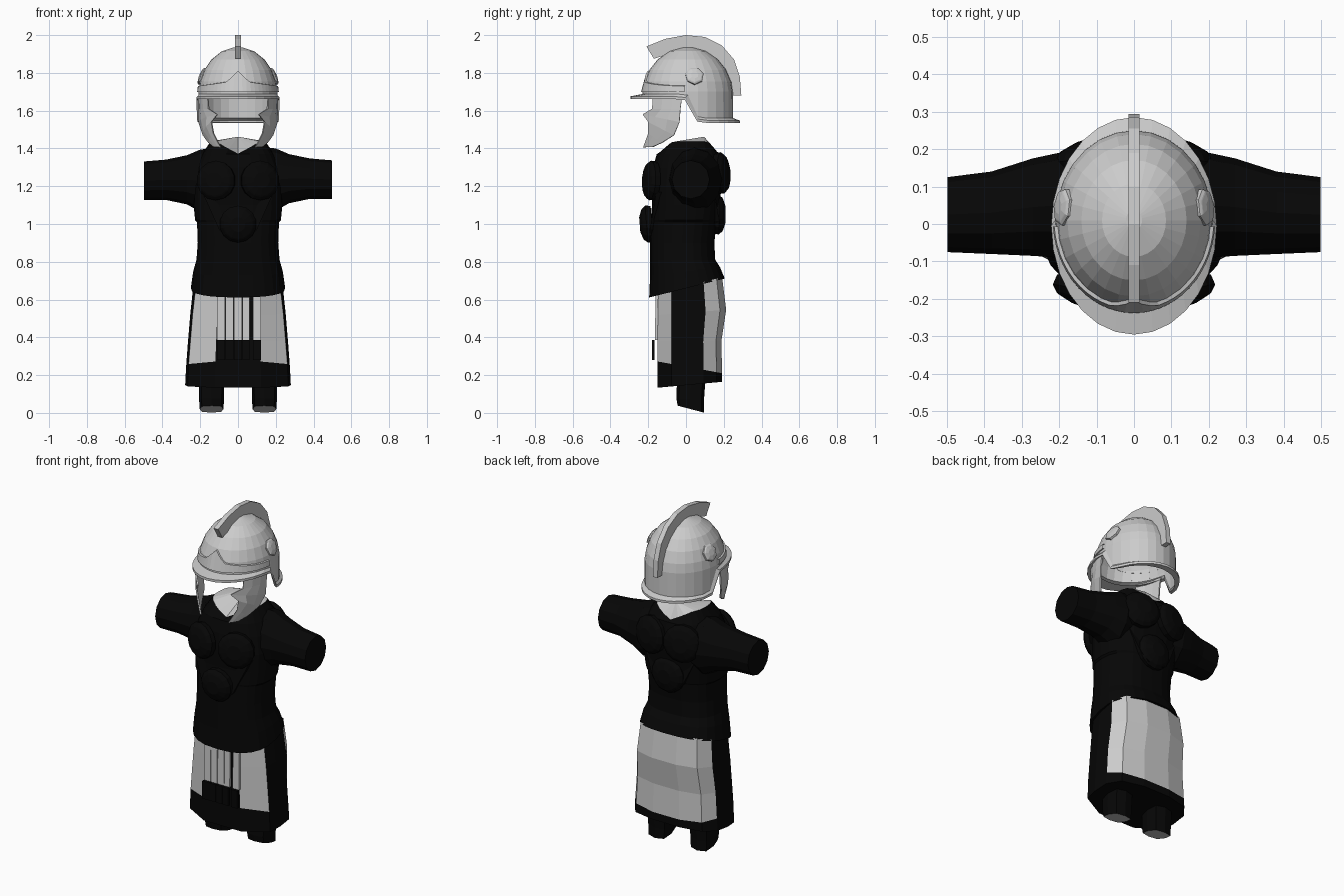
import bpy, bmesh, math
from mathutils import Vector

if "Cube" in bpy.data.objects:
    bpy.data.objects.remove(bpy.data.objects["Cube"])


def material(name, value):
    m = bpy.data.materials.new(name)
    m.diffuse_color = (value, value, value, 1)
    m.use_nodes = True
    m.node_tree.nodes["Principled BSDF"].inputs["Base Color"].default_value = m.diffuse_color
    return m


LIGHT = material("pale grey", 0.6)
DARK = material("near black", 0.002)


def build(name, verts, faces, mats, rule=None):
    """Make an object; rule(face index) gives the material index."""
    me = bpy.data.meshes.new(name)
    me.from_pydata([tuple(v) for v in verts], [], faces)
    for m in mats:
        me.materials.append(m)
    if rule:
        for p in me.polygons:
            p.material_index = rule(p.index)
    bm = bmesh.new()
    bm.from_mesh(me)
    bmesh.ops.recalc_face_normals(bm, faces=bm.faces)
    bm.to_mesh(me)
    bm.free()
    ob = bpy.data.objects.new(name, me)
    bpy.context.collection.objects.link(ob)
    return ob


def loft(name, rings, mats, rule=None, caps=(True, True), closed=True):
    n = len(rings[0])
    verts = [v for r in rings for v in r]
    faces = [(r * n + i, r * n + (i + 1) % n, (r + 1) * n + (i + 1) % n, (r + 1) * n + i)
             for r in range(len(rings) - 1) for i in range(n if closed else n - 1)]
    if caps[0]:
        faces.append(tuple(range(n)))
    if caps[1]:
        faces.append(tuple(range(len(verts) - n, len(verts))))
    return build(name, verts, faces, mats, rule)


def around(n):
    return [2 * math.pi * i / n - math.pi / 2 for i in range(n)]


# ---- Helmet bowl, brim and neck guard ----
def dome(a, z, k=1.0):
    s = math.sqrt(max(0.0, 1 - (max(0, z - 1.68) / 0.257) ** 2)) * k
    return Vector((0.21 * s * math.cos(a), 0.01 + 0.24 * s * math.sin(a), z))


def lower_edge(y):
    t = min(1, max(0, y / 0.075))
    return 1.688 - 0.128 * t * t * (3 - 2 * t)


def brim(a, drop):
    y = 0.01 + 0.24 * math.sin(a)
    return Vector((0.221 * math.cos(a), -0.005 + 0.29 * math.sin(a), lower_edge(y) - drop))


angles = around(28)
rings = [[dome(a, 1.68 + 0.257 * math.sin(math.radians(p))) for a in angles]
         for p in (84, 66, 48, 32, 17, 5)]
edge = [dome(a, lower_edge(0.01 + 0.24 * math.sin(a))) for a in angles]
rings += [edge, [brim(a, 0.012) for a in angles], [brim(a, 0.026) for a in angles],
          [Vector((v.x * 0.97, v.y * 0.97, v.z - 0.022)) for v in edge]]
loft("helmet_bowl", rings, [LIGHT], caps=(True, False))


# ---- Raised peaked brow band ----
def brow_top(a):
    x = abs(0.2 * math.cos(a))
    return 1.76 + 0.05 * max(0, 1 - x / 0.06) - 0.15 * x


front = [math.radians(-176 + 172 * i / 28) for i in range(29)]
loft("brow_band", [[dome(a, 1.70) for a in front],
                   [dome(a, 1.70, 1.035) for a in front],
                   [dome(a, brow_top(a), 1.035) for a in front],
                   [dome(a, brow_top(a) + 0.002, 0.99) for a in front]],
     [LIGHT], caps=(False, False), closed=False)

# ---- Crest ----
outer = [(-0.21, 1.94), (-0.11, 1.98), (0, 2.0), (0.1, 1.99), (0.19, 1.945),
         (0.255, 1.87), (0.285, 1.78), (0.293, 1.68)]
inner = [(-0.17, 1.875), (-0.09, 1.90), (0, 1.92), (0.09, 1.91), (0.15, 1.88),
         (0.21, 1.82), (0.24, 1.75), (0.25, 1.68)]
w = 0.015
loft("crest", [[(-w, *o), (w, *o), (w, *i), (-w, *i)] for o, i in zip(outer, inner)], [LIGHT])


# ---- Cheek guards ----
def cheek(y, z, side, k):
    x = 0.212 * math.sqrt(1 - (y / 0.27) ** 2) * (1 - 1.5 * max(0, 1.53 - z))
    return (side * x * k, y * k, z)


back_edge = [(-0.02, 1.68), (-0.03, 1.61), (-0.035, 1.54), (-0.065, 1.47), (-0.13, 1.43), (-0.18, 1.408)]
front_edge = [(-0.175, 1.68), (-0.18, 1.61), (-0.23, 1.58), (-0.2, 1.54), (-0.2, 1.48), (-0.227, 1.406)]
for side, tag in ((-1, "left"), (1, "right")):
    sections = []
    for (yb, zb), (yf, zf) in zip(back_edge, front_edge):
        pts = [(yb + (yf - yb) * t, zb + (zf - zb) * t) for t in (0, 0.33, 0.67, 1)]
        sections.append([cheek(y, z, side, 1) for y, z in pts]
                        + [cheek(y, z, side, 0.96) for y, z in reversed(pts)])
    loft("cheek_guard_" + tag, sections, [LIGHT])


# ---- Round plates: bosses on helmet, chest and back ----
def boss(name, centre, normal, r, h, mat, n=14):
    q = Vector(normal).to_track_quat('Z', 'Y')
    prof = [(r * 0.97, -0.02), (r, h * 0.2), (r * 0.85, h * 0.6), (r * 0.78, h * 0.7), (r * 0.4, h)]
    loft(name, [[Vector(centre) + q @ Vector((s * math.cos(a), s * math.sin(a), d))
                 for a in around(n)] for s, d in prof], [mat])


for s, tag in ((-1, "left"), (1, "right")):
    boss("helmet_boss_" + tag, (s * 0.19, 0.045, 1.785), (s, 0.1, 0.45), 0.05, 0.013, LIGHT, 7)
    boss("chest_disc_" + tag, (s * 0.116, -0.183, 1.23), (s * 0.3, -1, 0.05), 0.105, 0.04, DARK)
    boss("back_disc_" + tag, (s * 0.105, 0.185, 1.27), (s * 0.25, 1, 0.08), 0.11, 0.042, DARK)
boss("chest_disc_lower", (0, -0.2, 1.0), (0, -1, -0.08), 0.098, 0.045, DARK)
boss("back_disc_lower", (0, 0.165, 1.05), (0, 1, 0), 0.105, 0.045, DARK)

# ---- Tapered plates joining the discs ----
taper = [(0.19, 1.17), (0.1, 0.97), (0.05, 0.92)]
shape = taper + [(-x, z) for x, z in reversed(taper)]
for name, y0, y1, dz in (("chest_plate", -0.165, -0.205, 0), ("back_plate", 0.15, 0.19, 0.045)):
    loft(name, [[(x, y + (0.25 * x * x / 0.19 if y < 0 else -0.25 * x * x / 0.19), z + dz)
                 for x, z in shape] for y in (y0, y1)], [DARK])


# ---- Torso ----
def body_ring(z, rx, yf, yb, tilt=0.0, n=24):
    ring = []
    for a in around(n):
        c, s = [math.copysign(abs(v) ** 0.8, v) for v in (math.cos(a), math.sin(a))]
        y = (yf + yb) / 2 + (yb - yf) / 2 * s
        ring.append((rx * c, y, z + tilt * y))
    return ring


torso = [body_ring(*r) for r in (
    (0.66, 0.25, -0.195, 0.205, 0.25), (0.75, 0.237, -0.19, 0.18, 0.12),
    (0.81, 0.22, -0.19, 0.155), (0.9, 0.213, -0.19, 0.15), (1.01, 0.217, -0.187, 0.162),
    (1.02, 0.227, -0.187, 0.165), (1.1, 0.235, -0.18, 0.175), (1.2, 0.238, -0.185, 0.19),
    (1.3, 0.22, -0.175, 0.195), (1.37, 0.19, -0.155, 0.18))]
neck = [(x, y, 1.437 - 0.065 * (1 - min(1, abs(x) / 0.12)))
        for x, y, z in body_ring(0, 0.145, -0.11, 0.15)]
loft("torso", torso + [neck], [DARK], caps=(True, False))

# ---- Neck cloth filling the collar ----
n = len(neck)
build("neck_cloth", neck + [(0, 0.095, 1.462)], [(i, (i + 1) % n, n) for i in range(n)], [LIGHT])

# ---- Sleeves ----
sleeve = [(0.12, 0.04, 0.13, 1.25, 0.16), (0.2, 0.05, 0.14, 1.235, 0.165),
          (0.27, 0.045, 0.13, 1.24, 0.13), (0.38, 0.03, 0.11, 1.24, 0.107),
          (0.498, 0.025, 0.1, 1.235, 0.102)]
for s, tag in ((-1, "left"), (1, "right")):
    loft("sleeve_" + tag, [[(s * x, yc + ry * math.cos(a), zc + rz * math.sin(a) - 0.006 * (s < 0))
                            for a in around(12)] for x, yc, ry, zc, rz in sleeve], [DARK])

# ---- Skirt with pale front and back panels ----
half = [(0, -0.15), (0.11, -0.15), (0.24, -0.076), (0.252, 0.0), (0.248, 0.095),
        (0.2, 0.165), (0.08, 0.195), (0, 0.195)]
outline = half + [(-x, y) for x, y in half[-2:0:-1]]
rows = [(0.147, 0.09, 1.11, 0.98), (0.245, -0.18, 1.09, 0.98), (0.38, 0, 1.05, 0.96),
        (0.53, 0.08, 1.0, 1.09), (0.67, 0.25, 0.94, 0.98)]
rings = [[(x * sx, y * (sb if y > 0 else 1), z + k * y) for x, y in outline]
         for z, k, sx, sb in rows]
m = len(outline)
pale = {1, 4, 5, 6}
pale |= {m - 1 - i for i in pale}
loft("skirt", rings, [DARK, LIGHT],
     rule=lambda i: int(m <= i < 4 * m and i % m in pale))

# ---- Hanging straps with dark ends ----
for k, (x, hw) in enumerate(((-0.09, 0.022), (-0.045, 0.02), (0.0, 0.021), (0.042, 0.018), (0.1, 0.021))):
    rings = [[(x - hw, y0, z), (x + hw, y0, z), (x + hw, y0 + 0.014, z), (x - hw, y0 + 0.014, z)]
             for z, y0 in ((0.28, -0.18), (0.385, -0.18), (0.386, -0.165), (0.65, -0.16))]
    loft(f"strap_{k + 1}", rings, [DARK, LIGHT], rule=lambda i: int(8 <= i < 12))

# ---- Legs with pale slanted undersides ----
for s, tag in ((-1, "left"), (1, "right")):
    rings = []
    for z, k, g, yc in ((0.02, -0.25, 0.95, 0.025), (0.07, -0.08, 1, 0.022), (0.22, 0, 1.04, 0.03)):
        ring = []
        for a in around(8):
            c, t = [math.copysign(abs(v) ** 0.6, v) for v in (math.cos(a), math.sin(a))]
            ring.append((s * (0.14 + 0.066 * g * c), yc + 0.073 * g * t, z + k * 0.073 * t))
        rings.append(ring)
    loft("leg_" + tag, rings, [DARK, LIGHT], rule=lambda i: int(i == 16))
